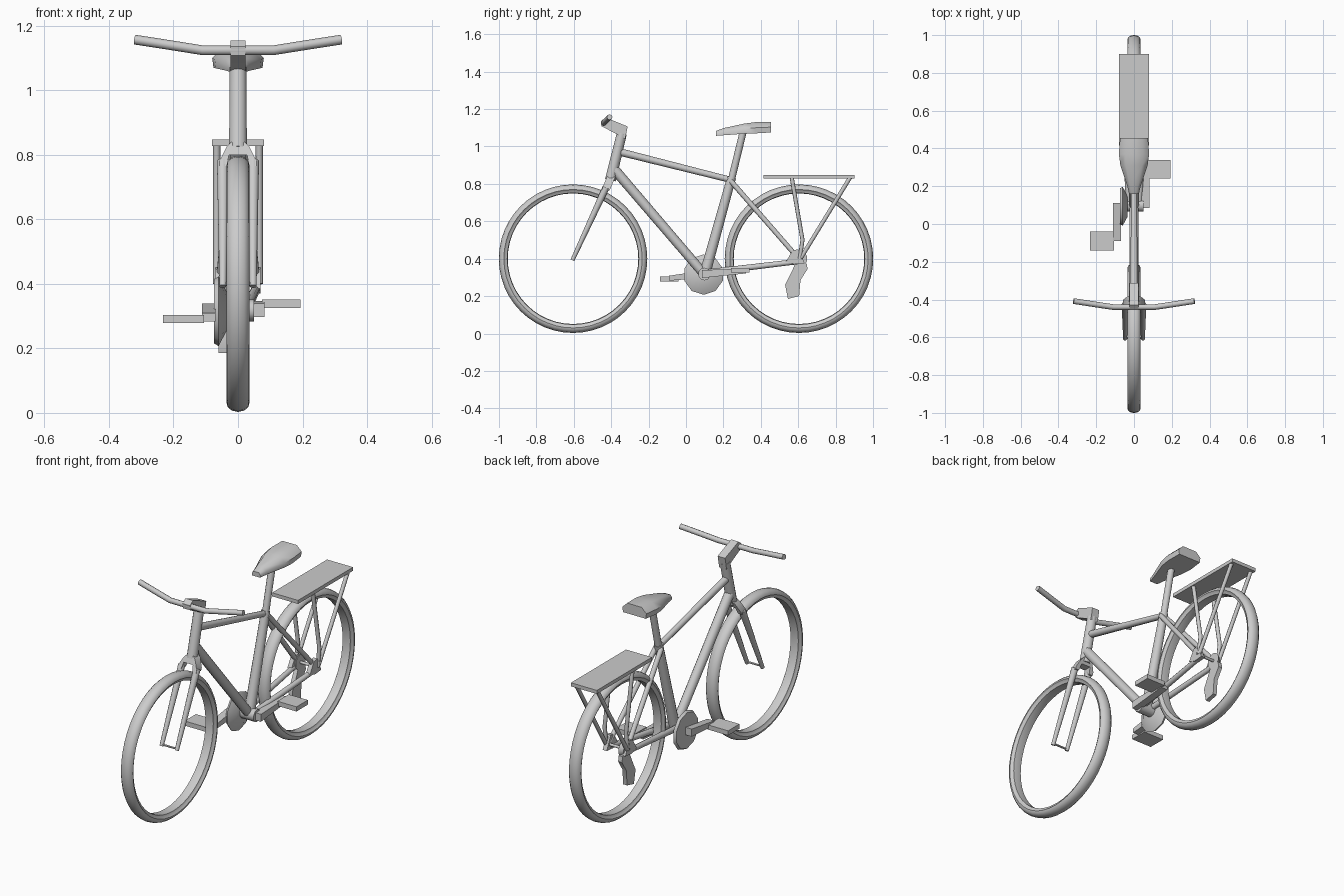
import bpy, bmesh, math
from mathutils import Vector

if "Cube" in bpy.data.objects:
    bpy.data.objects.remove(bpy.data.objects["Cube"])


def finish(name, bm, smooth=40):
    bmesh.ops.remove_doubles(bm, verts=bm.verts[:], dist=1e-5)
    bmesh.ops.recalc_face_normals(bm, faces=bm.faces[:])
    me = bpy.data.meshes.new(name)
    bm.to_mesh(me)
    bm.free()
    ob = bpy.data.objects.new(name, me)
    bpy.context.collection.objects.link(ob)
    bpy.ops.object.select_all(action='DESELECT')
    ob.select_set(True)
    bpy.context.view_layer.objects.active = ob
    if smooth:
        bpy.ops.object.shade_smooth_by_angle(angle=math.radians(smooth))
    return ob


def mirror_x(ob):
    ob.modifiers.new("Mirror", 'MIRROR')
    return ob


def tube(name, a, b, r1, r2=None, sides=10):
    a, b = Vector(a), Vector(b)
    d = b - a
    bm = bmesh.new()
    bmesh.ops.create_cone(bm, cap_ends=True, segments=sides, radius1=r1,
                          radius2=r1 if r2 is None else r2, depth=d.length)
    rot = d.to_track_quat('Z', 'Y').to_matrix()
    for v in bm.verts:
        v.co = rot @ v.co + (a + b) / 2
    return finish(name, bm, 50)


def loft(name, rings, smooth=40):
    bm = bmesh.new()
    vs = [[bm.verts.new(p) for p in ring] for ring in rings]
    n = len(vs[0])
    for r, s in zip(vs, vs[1:]):
        for i in range(n):
            bm.faces.new((r[i], r[(i + 1) % n], s[(i + 1) % n], s[i]))
    bm.faces.new(vs[0])
    bm.faces.new(vs[-1])
    return finish(name, bm, smooth)


def prism(name, profile, x0, x1):
    return loft(name, [[(x, y, z) for y, z in profile] for x in (x0, x1)])


def path(name, points, r):
    cu = bpy.data.curves.new(name, 'CURVE')
    cu.dimensions = '3D'
    cu.bevel_depth = r
    cu.bevel_resolution = 2
    cu.use_fill_caps = True
    sp = cu.splines.new('POLY')
    sp.points.add(len(points) - 1)
    for p, co in zip(sp.points, points):
        p.co = (*co, 1)
    ob = bpy.data.objects.new(name, cu)
    bpy.context.collection.objects.link(ob)
    return ob


# Wheels: tyre and rim profile spun about the axle
half = [(0.0, 0.397), (0.019, 0.393), (0.032, 0.382), (0.035, 0.37),
        (0.027, 0.361), (0.024, 0.352), (0.0, 0.349)]
section = half + [(-x, r) for x, r in half[-2:0:-1]]
for name, cy in (("front_wheel", -0.604), ("rear_wheel", 0.604)):
    bm = bmesh.new()
    vs = [bm.verts.new((x, cy, 0.4 + r)) for x, r in section]
    edges = [bm.edges.new((vs[i], vs[i - 1])) for i in range(len(vs))]
    bmesh.ops.spin(bm, geom=vs + edges, cent=(0, cy, 0.4), axis=(1, 0, 0),
                   angle=math.tau, steps=48)
    finish(name, bm, 50)

# Main frame tubes
tube("head_tube", (0, -0.404, 0.82), (0, -0.343, 1.07), 0.029, 0.027)
tube("top_tube", (0, -0.36, 0.972), (0, 0.245, 0.82), 0.02, 0.016)
tube("down_tube", (0, -0.385, 0.88), (0, 0.09, 0.325), 0.027, 0.025)
tube("seat_tube", (0, 0.244, 0.835), (0, 0.1, 0.315), 0.024, 0.029)
tube("seat_post", (0, 0.24, 0.81), (0, 0.307, 1.085), 0.019)
tube("bottom_bracket", (-0.05, 0.098, 0.318), (0.05, 0.098, 0.318), 0.034)

# Rear stays and dropouts
mirror_x(tube("seat_stays", (0.016, 0.24, 0.815), (0.056, 0.598, 0.405), 0.014, 0.013))
mirror_x(tube("chain_stays", (0.026, 0.1, 0.325), (0.056, 0.6, 0.385), 0.017, 0.014))
drop = [(0.535, 0.385), (0.57, 0.445), (0.6, 0.45), (0.635, 0.375), (0.58, 0.37)]
mirror_x(prism("rear_dropouts", drop, 0.045, 0.07))
tube("rear_axle", (-0.06, 0.604, 0.4), (0.06, 0.604, 0.4), 0.008, sides=8)

# Fork
crown = [(0.02, 0.84), (0.035, 0.825), (0.058, 0.78), (0.058, 0.765), (0.035, 0.765),
         (0.028, 0.8)]
crown = crown + [(-x, z) for x, z in crown[::-1]]
loft("fork_crown", [[(x, y - (0.82 - z) * 0.42, z) for x, z in crown]
                    for y in (-0.43, -0.385)])
mirror_x(tube("fork_legs", (0.047, -0.428, 0.78), (0.047, -0.607, 0.392), 0.019, 0.011))
tube("front_axle", (-0.047, -0.604, 0.4), (0.047, -0.604, 0.4), 0.006, sides=6)

# Stem and handlebar
stem = [(-0.312, 1.107), (-0.325, 1.04), (-0.358, 1.06), (-0.452, 1.108),
        (-0.455, 1.135), (-0.43, 1.155)]
prism("stem", stem, -0.023, 0.023)
path("handlebar", [(-0.32, -0.408, 1.157), (-0.21, -0.425, 1.14), (-0.11, -0.44, 1.124),
                   (0.11, -0.44, 1.124), (0.21, -0.425, 1.14), (0.32, -0.408, 1.157)], 0.015)

# Saddle: y, half width, top, bottom
rings = []
for y, w, top, bot in ((0.16, 0.026, 1.083, 1.057), (0.2, 0.035, 1.098, 1.06),
                       (0.31, 0.072, 1.122, 1.068), (0.37, 0.08, 1.13, 1.07),
                       (0.455, 0.074, 1.132, 1.075)):
    mid = (top + bot) / 2
    rings.append([(-w * 0.6, y, top), (w * 0.6, y, top), (w, y, mid),
                  (w * 0.95, y, bot), (-w * 0.95, y, bot), (-w, y, mid)])
loft("saddle", rings, 50)

# Luggage rack
prism("rack_plate", [(0.415, 0.828), (0.9, 0.828), (0.9, 0.848), (0.415, 0.848)], -0.08, 0.08)
for s, side in ((-1, "left"), (1, "right")):
    x = 0.066 * s
    path("rack_front_leg_" + side, [(x, 0.565, 0.835), (x, 0.623, 0.5), (x, 0.608, 0.4)], 0.011)
    path("rack_rear_leg_" + side, [(x, 0.878, 0.835), (x, 0.615, 0.405)], 0.011)

# Chainring, cassette and derailleur
tube("chainring", (-0.035, 0.094, 0.315), (-0.06, 0.094, 0.315), 0.06, 0.108)
tube("chainring_face", (-0.06, 0.094, 0.315), (-0.074, 0.094, 0.315), 0.108, 0.1)
tube("cassette", (-0.036, 0.604, 0.4), (-0.058, 0.604, 0.4), 0.045, 0.03)
arm = [(0.59, 0.385), (0.645, 0.375), (0.65, 0.345), (0.612, 0.285), (0.605, 0.2),
       (0.545, 0.185), (0.53, 0.26), (0.56, 0.32)]
prism("derailleur", arm, -0.06, -0.036)

# Cranks and pedals
cranks = (("right", 1, (0.27, 0.334), (0.24, 0.34, 0.338)),
          ("left", -1, (-0.09, 0.296), (-0.14, -0.04, 0.291)))
for side, s, (ty, tz), (y0, y1, pz) in cranks:
    sx = 0.04 if s > 0 else 0.07
    a, b = Vector((0, 0.085 if s > 0 else 0.11, 0.318)), Vector((0, ty + 0.05 * (s > 0), tz))
    loft(side + "_crank", [[((sx + dx) * s, p.y, p.z + h * k) for dx, k in
                            ((0, -1), (0.042, -1), (0.042, 1), (0, 1))]
                           for p, h in ((a, 0.021), (b, 0.013))])
    x0, x1 = (0.075, 0.193) if s > 0 else (-0.232, -0.105)
    prism(side + "_pedal", [(y0, pz - 0.013), (y1, pz - 0.013), (y1, pz + 0.013),
                            (y0, pz + 0.013)], x0, x1)
